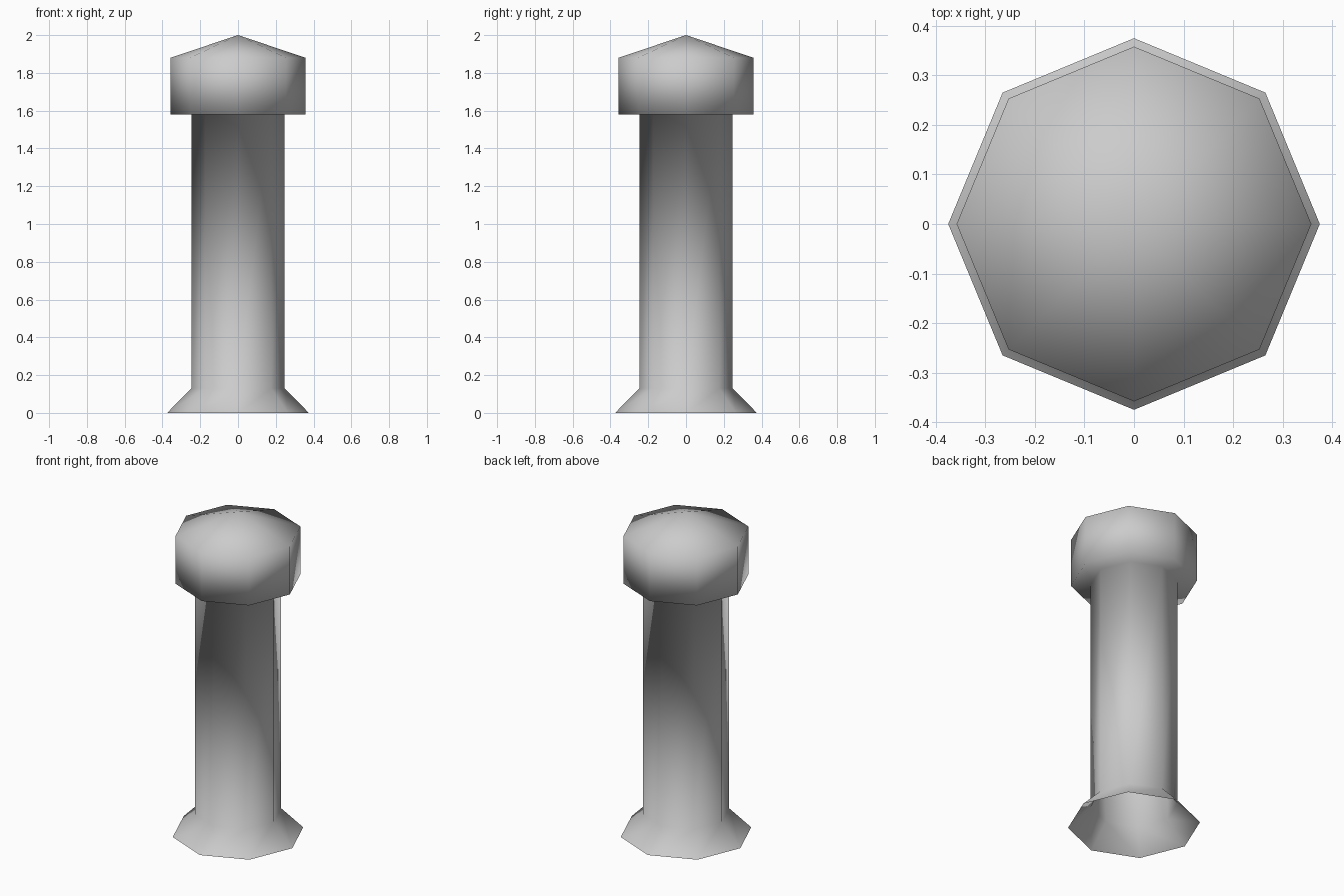
import bpy
import bmesh
import math

default = bpy.data.objects.get("Cube")
if default:
    bpy.data.objects.remove(default, do_unlink=True)

SIDES = 8

# Plain grey material
grey = bpy.data.materials.new("plain_grey")
grey.use_nodes = True
colour = (0.6, 0.6, 0.6, 1.0)
grey.diffuse_color = colour
grey.node_tree.nodes["Principled BSDF"].inputs["Base Color"].default_value = colour

# Radius and height of each ring, from the flared foot up to the head
profile = [
    (0.375, 0.0),    # foot rim, open underneath
    (0.247, 0.13),   # top of the flare
    (0.247, 1.58),   # top of the shaft
    (0.358, 1.58),   # underside of the head
    (0.358, 1.88),   # shoulder of the head
]
TIP_HEIGHT = 2.0


def add_ring(bm, radius, height):
    """One octagonal ring with corners on the axes."""
    step = math.tau / SIDES
    return [bm.verts.new((radius * math.cos(i * step), radius * math.sin(i * step), height))
            for i in range(SIDES)]


bm = bmesh.new()
rings = [add_ring(bm, r, z) for r, z in profile]

# Walls between neighbouring rings
for low, high in zip(rings, rings[1:]):
    for i in range(SIDES):
        j = (i + 1) % SIDES
        bm.faces.new((low[i], low[j], high[j], high[i]))

# Shallow pointed top
tip = bm.verts.new((0, 0, TIP_HEIGHT))
for i in range(SIDES):
    bm.faces.new((rings[-1][i], rings[-1][(i + 1) % SIDES], tip))

# Soft shading runs across the whole welded surface
for face in bm.faces:
    face.smooth = True

mesh = bpy.data.meshes.new("bolt_post")
bm.to_mesh(mesh)
bm.free()
mesh.materials.append(grey)
post = bpy.data.objects.new("bolt_post", mesh)
bpy.context.collection.objects.link(post)
